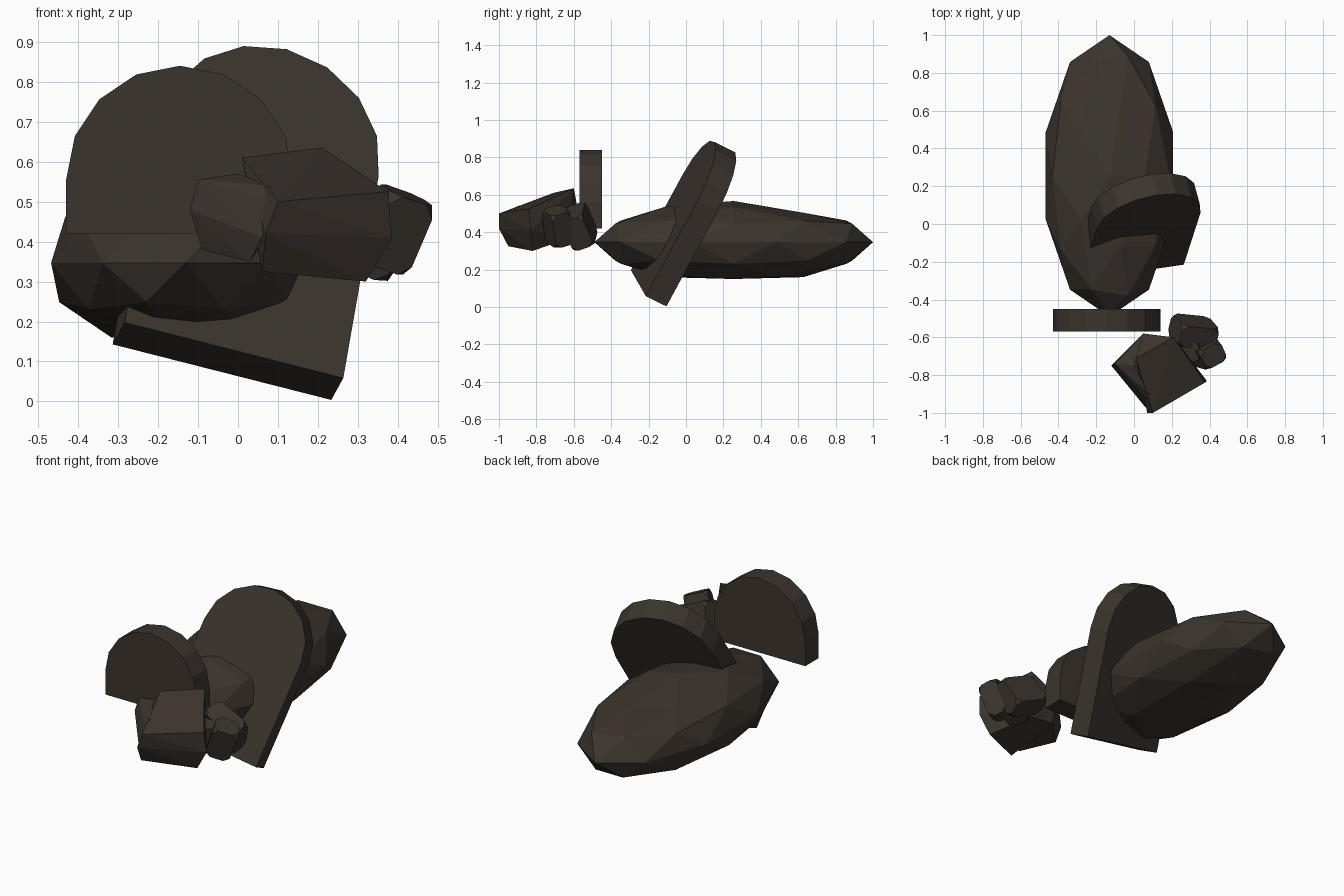
import bpy
import bmesh
from math import cos, sin, pi
from mathutils import Vector, Matrix, Euler

default = bpy.data.objects.get("Cube")
if default:
    bpy.data.objects.remove(default, do_unlink=True)

# One dark earthy stone colour for every part
STONE = (0.044, 0.034, 0.027, 1.0)
stone = bpy.data.materials.new("dark_stone")
stone.use_nodes = True
stone.diffuse_color = STONE
shader = stone.node_tree.nodes["Principled BSDF"]
shader.inputs["Base Color"].default_value = STONE
shader.inputs["Roughness"].default_value = 0.9


def finish(name, bm):
    bmesh.ops.recalc_face_normals(bm, faces=bm.faces)
    mesh = bpy.data.meshes.new(name)
    bm.to_mesh(mesh)
    bm.free()
    mesh.materials.append(stone)
    obj = bpy.data.objects.new(name, mesh)
    bpy.context.collection.objects.link(obj)
    return obj


def headstone(name, base, right, up, height, radius=0.285, depth=0.12):
    """Round-topped slab; base is the middle of its front lower edge."""
    right, up = Vector(right).normalized(), Vector(up).normalized()
    back = up.cross(right) * depth
    profile = [(radius, 0)]
    profile += [(radius * cos(pi * i / 8), height - radius + radius * sin(pi * i / 8))
                for i in range(9)]
    profile.append((-radius, 0))
    bm = bmesh.new()
    front = bm.faces.new([bm.verts.new(Vector(base) + right * a + up * b)
                          for a, b in profile])
    extruded = bmesh.ops.extrude_face_region(bm, geom=[front], use_keep_orig=True)
    moved = [v for v in extruded["geom"] if isinstance(v, bmesh.types.BMVert)]
    bmesh.ops.translate(bm, verts=moved, vec=back)
    return finish(name, bm)


def hull(name, points):
    """Angular rock wrapped around a few corner points."""
    bm = bmesh.new()
    for p in points:
        bm.verts.new(p)
    result = bmesh.ops.convex_hull(bm, input=bm.verts)
    loose = [v for v in result["geom_interior"] if isinstance(v, bmesh.types.BMVert)]
    bmesh.ops.delete(bm, geom=loose, context='VERTS')
    return finish(name, bm)


def placed(centre, size, turn=(0, 0, 0)):
    return Matrix.LocRotScale(Vector(centre), Euler(turn), Vector(size))


def block(name, centre, size, turn):
    """Small tilted rock with chipped corners."""
    bm = bmesh.new()
    bmesh.ops.create_cube(bm, size=1, matrix=placed(centre, size, turn))
    bmesh.ops.bevel(bm, geom=bm.verts[:], offset=0.03, segments=1, affect='VERTICES')
    return finish(name, bm)


# Long faceted mound: flattened underside, slightly lower and wider to the rear
bm = bmesh.new()
bmesh.ops.create_icosphere(bm, subdivisions=2, radius=1,
                           matrix=placed((-0.13, 0.255, 0.347), (0.355, 0.745, 0.22)))
for v in bm.verts:
    v.co.z = max(v.co.z, 0.15)
    if v.co.z > 0.5 and v.co.y > 0.3:
        v.co.z -= 0.03
finish("mound", bm)

# Upright slab and leaning slab
headstone("upright_slab", (-0.145, -0.57, 0.42), (1, 0, 0), (0, 0, 1), 0.42)
headstone("leaning_slab", (-0.01, -0.255, 0.128), (0.96, 0.14, -0.244),
          (0.152, 0.471, 0.869), 0.867, depth=0.127)

# Large angular rock and the lobe on its right-hand side
hull("large_rock", [
    (0.01, -0.71, 0.61), (0.21, -0.6, 0.635), (0.29, -0.73, 0.56),
    (0.1, -1, 0.5), (0.375, -0.84, 0.525),
    (0.07, -1, 0.42), (0.385, -0.83, 0.41),
    (0.06, -0.95, 0.325), (0.32, -0.82, 0.3),
    (0.05, -0.58, 0.53), (0.05, -0.62, 0.38), (0.2, -0.62, 0.37)])
hull("rock_lobe", [
    (-0.12, -0.75, 0.48), (-0.1, -0.74, 0.555), (-0.09, -0.76, 0.38),
    (0.03, -0.92, 0.35), (0.06, -0.97, 0.41), (0.1, -0.96, 0.5),
    (0.08, -0.9, 0.54), (0, -0.75, 0.57),
    (0.05, -0.58, 0.53), (0.05, -0.62, 0.38)])

# Small rocks clustered beside it
block("small_rock_back", (0.315, -0.57, 0.43), (0.21, 0.12, 0.18), (0.35, 0.4, -0.1))
block("small_rock_side", (0.385, -0.685, 0.43), (0.13, 0.11, 0.19), (0.3, 0.3, 0.5))
block("small_rock_inner", (0.29, -0.66, 0.42), (0.14, 0.12, 0.15), (0.2, -0.2, 0.3))
